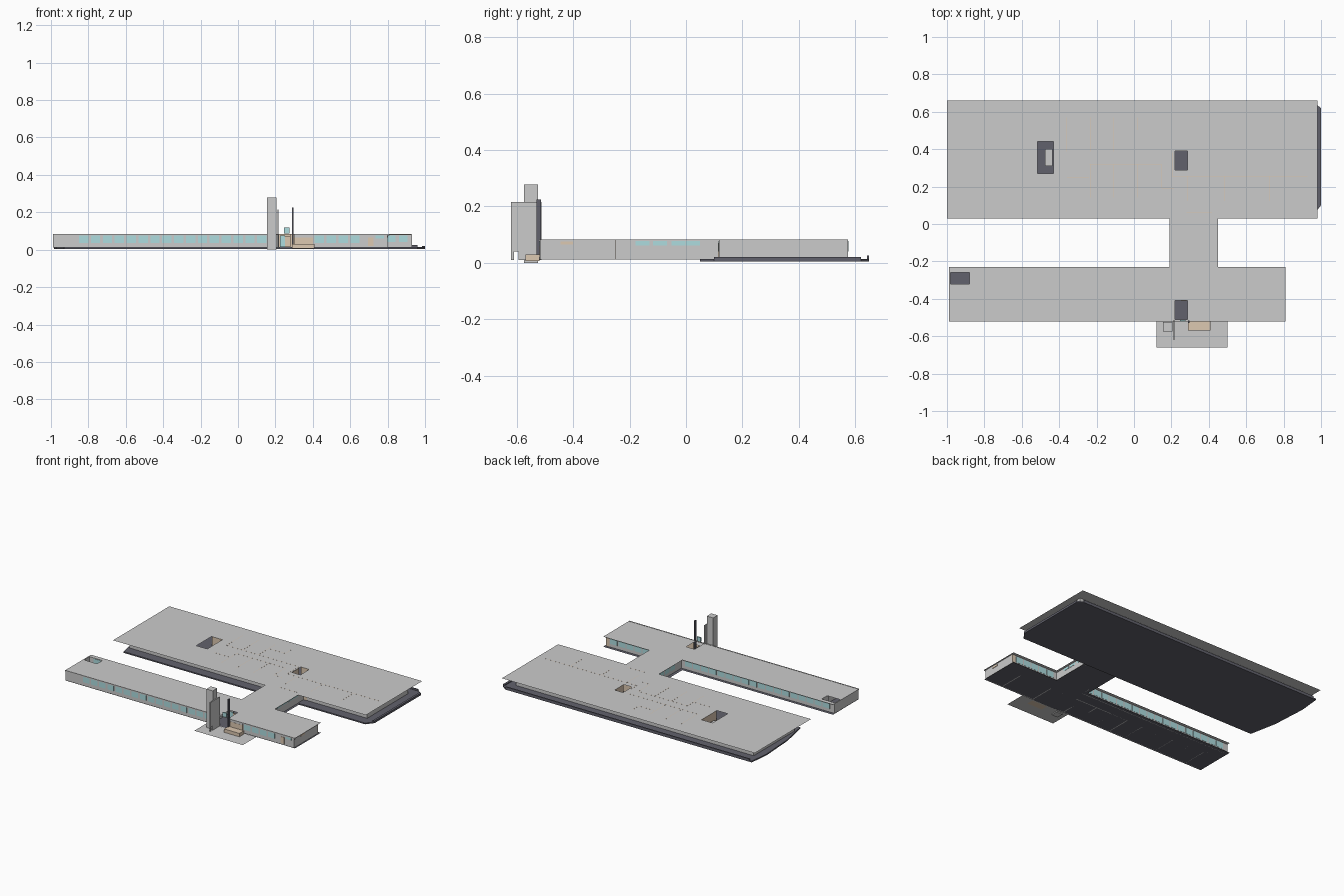
import bpy, bmesh


def mat(name, c):
    m = bpy.data.materials.new(name)
    m.diffuse_color = (*c, 1)
    return m


GLASS = mat("glass", (0.42, 0.72, 0.74))
TAN = mat("tan_wood", (0.72, 0.58, 0.44))
DARK = mat("dark_floor", (0.12, 0.12, 0.15))
GREY = None


def finish(name, bm, m):
    bmesh.ops.recalc_face_normals(bm, faces=bm.faces)
    me = bpy.data.meshes.new(name)
    bm.to_mesh(me)
    bm.free()
    ob = bpy.data.objects.new(name, me)
    bpy.context.collection.objects.link(ob)
    if m:
        me.materials.append(m)
    return ob


def boxes(name, items, m=None):
    """One object from boxes given as (x0, x1, y0, y1, z0, z1)."""
    bm = bmesh.new()
    for x0, x1, y0, y1, z0, z1 in items:
        vs = bmesh.ops.create_cube(bm, size=1)["verts"]
        for v in vs:
            v.co = (x1 if v.co.x > 0 else x0, y1 if v.co.y > 0 else y0, z1 if v.co.z > 0 else z0)
    return finish(name, bm, m)


def sheet(name, rects, holes, z, m=None):
    """Thin flat sheet: union of rectangles minus rectangular openings."""
    allr = rects + holes
    xs = sorted({v for r in allr for v in r[:2]})
    ys = sorted({v for r in allr for v in r[2:]})
    inside = lambda x, y, rs: any(a < x < b and c < y < d for a, b, c, d in rs)
    bm = bmesh.new()
    for x0, x1 in zip(xs, xs[1:]):
        for y0, y1 in zip(ys, ys[1:]):
            cx, cy = (x0 + x1) / 2, (y0 + y1) / 2
            if inside(cx, cy, rects) and not inside(cx, cy, holes):
                bm.faces.new([bm.verts.new(p) for p in
                              ((x0, y0, z), (x1, y0, z), (x1, y1, z), (x0, y1, z))])
    bmesh.ops.remove_doubles(bm, verts=bm.verts, dist=1e-5)
    return finish(name, bm, m)


def prism(name, pts, z0, z1, m=None):
    bm = bmesh.new()
    f = bm.faces.new([bm.verts.new((x, y, z0)) for x, y in pts])
    ext = bmesh.ops.extrude_face_region(bm, geom=[f])["geom"]
    for v in ext:
        if isinstance(v, bmesh.types.BMVert):
            v.co.z = z1
    return finish(name, bm, m)


FLOOR, ROOF = 0.012, 0.083
T = 0.003


def xwall(x0, x1, y, z1=ROOF - 0.0005):
    return (x0, x1, y - T, y + T, FLOOR, z1)


def ywall(x, y0, y1, z1=ROOF - 0.0005):
    return (x - T, x + T, y0, y1, FLOOR, z1)


# Roof sheet with four light wells
sheet("roof", [(-1, 0.98, 0.03, 0.66), (0.19, 0.45, -0.23, 0.03), (-0.99, 0.81, -0.52, -0.23)],
      [(-0.515, -0.43, 0.27, 0.44), (0.22, 0.285, 0.29, 0.39),
       (0.22, 0.285, -0.51, -0.41), (-0.985, -0.88, -0.32, -0.26)], ROOF)

# Floors
sheet("front_floor", [(-0.99, 0.81, -0.52, -0.23), (0.19, 0.45, -0.23, 0.06)], [], FLOOR, DARK)
prism("rear_floor", [(-0.93, 0.05), (0.96, 0.05), (1, 0.1), (1, 0.62), (0.96, 0.65),
                     (-0.97, 0.65), (-0.985, 0.5), (-0.97, 0.25)], 0.005, 0.014, DARK)
boxes("rear_curb", [(-0.95, 0.96, 0.642, 0.65, 0.014, 0.025), (0.985, 1, 0.1, 0.62, 0.014, 0.02)], DARK)
sheet("entry_terrace", [(0.12, 0.5, -0.66, -0.51)], [], 0.006)

# Outer walls
boxes("front_wing_walls", [xwall(-0.988, 0.2, -0.515), xwall(0.4, 0.8, -0.515),
                           xwall(-0.988, 0.22, -0.255), xwall(0.43, 0.8, -0.255),
                           ywall(-0.985, -0.515, -0.255), ywall(0.797, -0.515, -0.255)])
boxes("link_walls", [ywall(0.215, -0.255, 0.12), ywall(0.43, -0.255, 0.12)])
boxes("rear_wing_walls", [xwall(-0.93, 0.215, 0.12), xwall(0.43, 0.93, 0.12), xwall(-0.93, 0.93, 0.572),
                          ywall(-0.93, 0.12, 0.575), ywall(0.927, 0.12, 0.575)])
boxes("front_fascia", [(-0.99, 0.2, -0.522, -0.517, 0.076, 0.085), (0.4, 0.81, -0.522, -0.517, 0.076, 0.085)])

# Window strips
def xwindows(start, pitch, n, y, w, z0=0.037, z1=0.077):
    return [(start + i * pitch, start + i * pitch + w, y - 0.0045, y + 0.0045, z0, z1) for i in range(n)]


boxes("front_windows", xwindows(-0.85, 0.0635, 16, -0.515, 0.05) + xwindows(0.41, 0.0635, 4, -0.515, 0.05)
      + xwindows(0.735, 0.0635, 1, -0.515, 0.045, 0.06, 0.077), GLASS)
boxes("court_windows", xwindows(-0.95, 0.0635, 18, -0.255, 0.055, 0.035)
      + xwindows(0.46, 0.0635, 5, -0.255, 0.055, 0.035), GLASS)
boxes("rear_wing_windows", xwindows(-0.88, 0.0635, 17, 0.12, 0.045, 0.04)
      + xwindows(0.48, 0.0635, 7, 0.12, 0.045, 0.04)
      + xwindows(-0.88, 0.0635, 28, 0.572, 0.045, 0.04), GLASS)
boxes("link_windows", [(x - 0.0045, x + 0.0045, y, y + 0.05, 0.062 if x > 0.3 else 0.035, 0.078)
                       for x in (0.215, 0.43) for y in (-0.18, -0.117, -0.052, 0.0)], GLASS)

# Doors and wood trim
boxes("doors", [(0.695, 0.725, -0.52, -0.51, 0.02, 0.066), (0.793, 0.803, -0.445, -0.4, 0.064, 0.076),
                (0.775, 0.8, -0.262, -0.25, FLOOR, 0.08), (0.43, 0.46, 0.114, 0.126, FLOOR, 0.07)], TAN)

# Interior partitions, tops just showing through the roof
P = ROOF + 0.0004
parts = [xwall(-0.36, 0.2, 0.385, P), xwall(-0.24, 0.15, 0.32, P), xwall(0.2, 0.93, 0.255, P),
         ywall(0.207, 0.255, 0.385, P), ywall(0.148, 0.19, 0.32, P), xwall(0.148, 0.215, 0.19, P),
         xwall(0.28, 0.42, 0.06, P), xwall(-0.36, -0.24, 0.25, P), ywall(-0.36, 0.385, 0.572, P),
         ywall(0.02, 0.5, 0.572, P), xwall(-0.1, 0.02, 0.5, P)]
parts += [ywall(x, 0.385, 0.572, P) for x in (-0.235, -0.11)]
parts += [ywall(x, 0.14, 0.32, P) for x in (-0.235, -0.11, 0.02)]
parts += [ywall(x, 0.12, 0.255, P) for x in (0.285, 0.485, 0.725)]
bm_parts = [(a + 0.0018, b - 0.0018, c + 0.0018, d - 0.0018, e, f) for a, b, c, d, e, f in parts]
boxes("rear_partitions", bm_parts, TAN)
boxes("light_well_linings", [xwall(-0.515, -0.43, 0.445), ywall(-0.425, 0.27, 0.44),
                             xwall(0.22, 0.285, 0.395), ywall(0.29, 0.29, 0.39)], TAN)
boxes("light_well_bench", [(-0.475, -0.435, 0.31, 0.4, FLOOR, 0.03)])
boxes("front_partitions", [xwall(-0.88, 0.2, -0.335), xwall(0.3, 0.79, -0.335), ywall(-0.877, -0.335, -0.255)]
      + [ywall(-0.86 + 0.127 * i, -0.515, -0.335) for i in range(9)]
      + [ywall(0.41 + 0.127 * i, -0.515, -0.335) for i in range(3)])

# Entrance: tower, side fin, slim mast, planter and glazing
boxes("tower", [(0.155, 0.205, -0.575, -0.525, 0, 0.278)])
boxes("tower_fin", [(0.21, 0.217, -0.61, -0.512, 0.04, 0.215), (0.21, 0.217, -0.62, -0.61, 0.01, 0.215),
                    (0.21, 0.217, -0.595, -0.512, 0.01, 0.04)])
boxes("mast", [(0.29, 0.298, -0.53, -0.515, FLOOR, 0.225)], DARK)
boxes("clerestory", [(0.245, 0.275, -0.522, -0.514, 0.088, 0.118)], GLASS)
boxes("entry_planter", [(0.29, 0.41, -0.57, -0.52, 0.006, 0.03)], TAN)
boxes("entry_back_wall", [(0.3, 0.4, -0.52, -0.512, 0.02, 0.066)], TAN)
boxes("entry_lintel", [(0.3, 0.4, -0.519, -0.512, 0.066, 0.083)])
boxes("entry_glazing", [(0.225, 0.25, -0.41, -0.405, 0.015, 0.075)], GLASS)
boxes("entry_doors", [(0.25, 0.28, -0.412, -0.403, 0.015, 0.07)], TAN)
